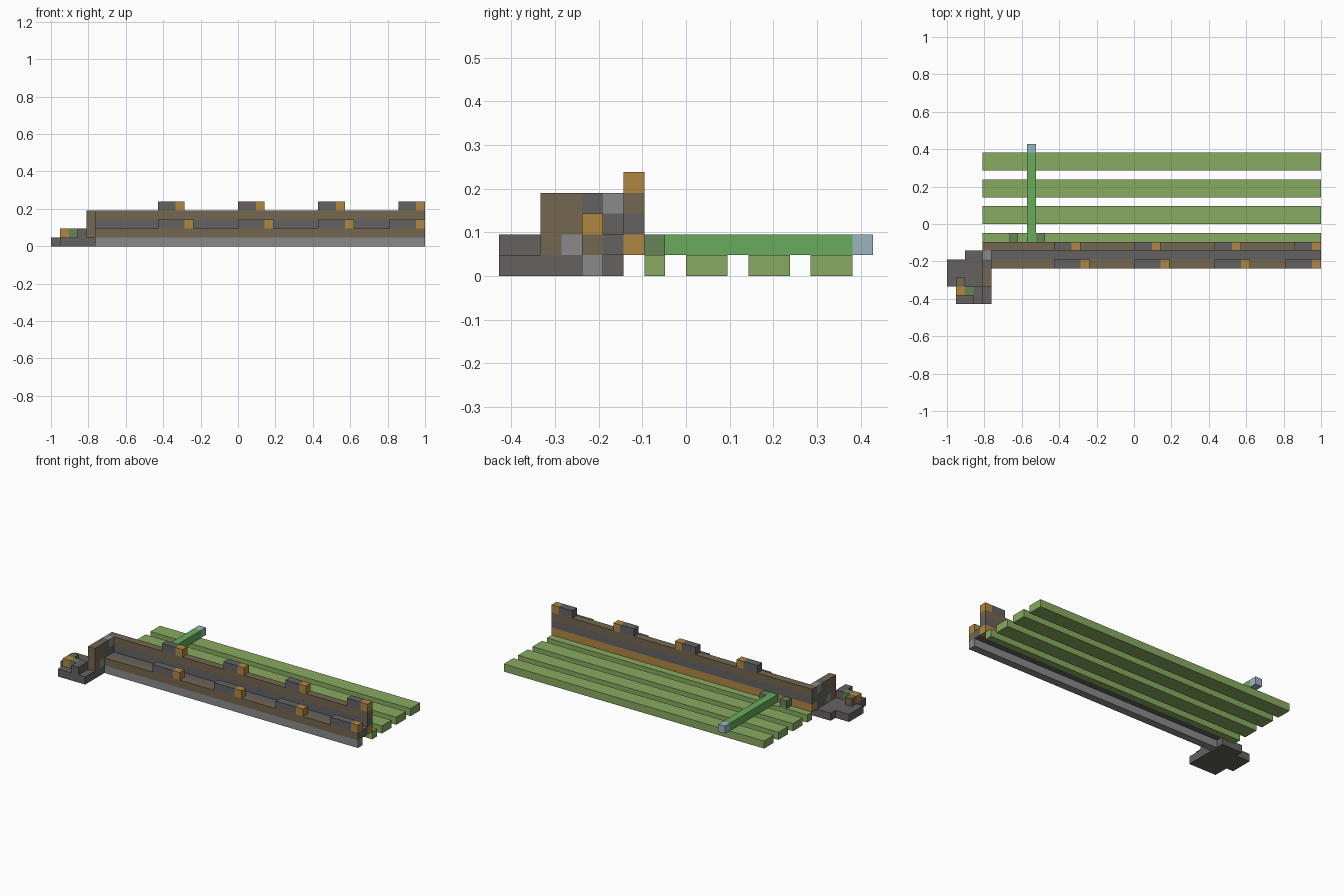
import bpy
import bmesh
from mathutils import Vector

if "Cube" in bpy.data.objects:
    bpy.data.objects.remove(bpy.data.objects["Cube"], do_unlink=True)

U = 2 / 42                      # one building block
ORIGIN = Vector((-1, -9 * U, 0))


def material(name, srgb):
    linear = [((c / 255 + 0.055) / 1.055) ** 2.4 for c in srgb]
    m = bpy.data.materials.new(name)
    m.use_nodes = True
    m.diffuse_color = (*linear, 1)
    m.node_tree.nodes["Principled BSDF"].inputs["Base Color"].default_value = (*linear, 1)
    return m


dark = material("dark stone", (100, 98, 97))
light = material("light stone", (138, 138, 138))
brown = material("brown timber", (116, 103, 80))
orange = material("orange timber", (176, 135, 66))
grass = material("grass green", (136, 170, 96))
leaf = material("bright green", (104, 171, 92))
moss = material("moss green", (103, 131, 88))
blue = material("pale blue", (157, 180, 192))


def block(name, mat, x, y, z):
    """Box spanning block ranges (start, end) along each axis."""
    bm = bmesh.new()
    bmesh.ops.create_cube(bm, size=1)
    lo, hi = (Vector(c) * U for c in zip(x, y, z))
    for v in bm.verts:
        v.co = Vector([lo[a] if v.co[a] < 0 else hi[a] for a in range(3)]) + ORIGIN
    mesh = bpy.data.meshes.new(name)
    bm.to_mesh(mesh)
    bm.free()
    mesh.materials.append(mat)
    ob = bpy.data.objects.new(name, mesh)
    bpy.context.collection.objects.link(ob)
    return ob


def cell(name, mat, x, y, z):
    return block(name, mat, (x, x + 1), (y, y + 1), (z, z + 1))


# Front parapet and walkway
block("front_footing", light, (5, 42), (4, 5), (0, 1))
block("front_parapet", brown, (5, 42), (4, 5), (1, 2))
block("walkway", dark, (5, 42), (5, 6), (1, 2))

# Back wall in three courses
block("back_wall_base", orange, (4, 42), (6, 7), (1, 2))
block("back_wall_middle", dark, (4, 42), (6, 7), (2, 3))
block("back_wall_top", brown, (4, 42), (6, 7), (3, 4))

# Merlons, each ending in an orange block
for start in (12, 21, 30, 38):
    block("front_merlon", dark, (start, start + 3), (4, 5), (2, 3))
    cell("front_merlon_end", orange, start + 3, 4, 2)
for start in (12, 21, 30, 39):
    block("back_merlon", dark, (start, start + 2), (6, 7), (4, 5))
    cell("back_merlon_end", orange, start + 2, 6, 4)

# Stepped platform
block("platform_front", dark, (1, 5), (0, 2), (0, 1))
block("platform_middle", dark, (0, 5), (2, 5), (0, 1))
block("platform_back", dark, (2, 5), (5, 6), (0, 1))

# Cross wall
block("cross_wall_front", brown, (4, 5), (2, 3), (1, 4))
cell("cross_wall_patch", light, 4, 3, 1)
block("cross_wall_upper", brown, (4, 5), (3, 4), (2, 4))
block("cross_wall_middle", dark, (4, 5), (4, 5), (1, 4))
block("cross_wall_back", dark, (4, 5), (5, 6), (1, 3))
cell("cross_wall_cap", light, 4, 5, 3)

# Small blocks on the platform
cell("platform_orange_block", orange, 1, 1, 1)
cell("platform_moss_block", moss, 2, 1, 1)
block("platform_dark_block", dark, (3, 4), (0, 2), (1, 2))
cell("platform_brown_block", brown, 1, 2, 1)

# Green rows
for y in ((7, 8), (9, 11), (12, 14), (15, 17)):
    block("green_row", grass, (4, 42), y, (0, 1))

# Beam across the rows
block("beam", leaf, (9, 10), (7, 17), (1, 2))
cell("beam_tip", blue, 9, 17, 1)
for x in (7, 10):
    cell("beam_side_block", moss, x, 7, 1)
